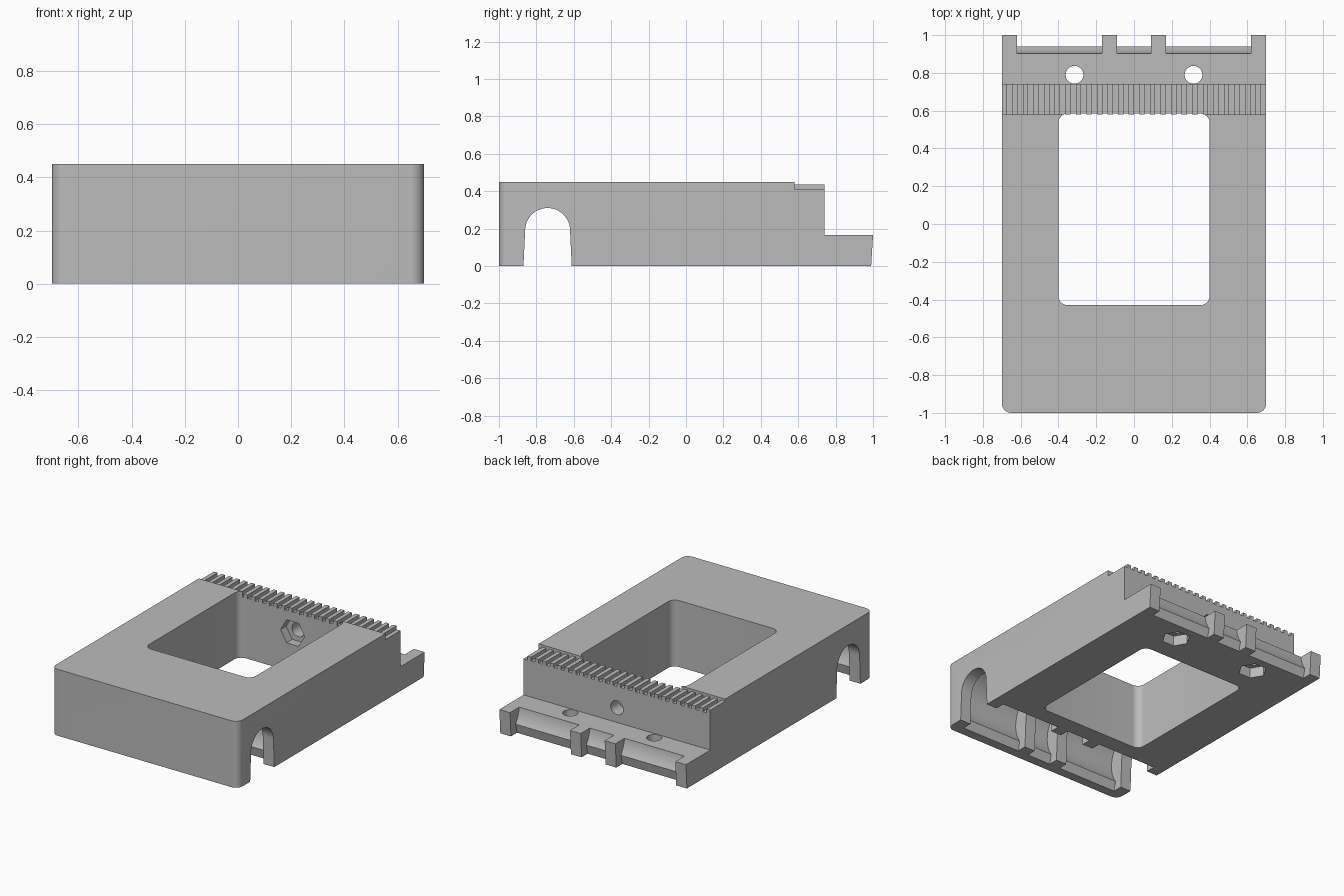
import bpy, bmesh
from math import sin, cos, pi, radians
from mathutils import Vector

cube = bpy.data.objects.get("Cube")
if cube:
    bpy.data.objects.remove(cube)

grey = bpy.data.materials.new("plain grey")
grey.use_nodes = True
colour = (0.5, 0.5, 0.5, 1)
grey.diffuse_color = colour
grey.node_tree.nodes["Principled BSDF"].inputs["Base Color"].default_value = colour

AXES = {"X": lambda a, b, t: (t, a, b),
        "Y": lambda a, b, t: (a, t, b),
        "Z": lambda a, b, t: (a, b, t)}


def prism(name, points, axis, spans):
    """Extrude one 2D outline along an axis, once for each span."""
    bm = bmesh.new()
    for start, end in spans:
        face = bm.faces.new([bm.verts.new(AXES[axis](a, b, start)) for a, b in points])
        new = bmesh.ops.extrude_face_region(bm, geom=[face])["geom"]
        shift = Vector(AXES[axis](0, 0, end - start))
        bmesh.ops.translate(bm, vec=shift, verts=[v for v in new if isinstance(v, bmesh.types.BMVert)])
    bmesh.ops.recalc_face_normals(bm, faces=bm.faces)
    mesh = bpy.data.meshes.new(name)
    bm.to_mesh(mesh)
    bm.free()
    mesh.materials.append(grey)
    ob = bpy.data.objects.new(name, mesh)
    bpy.context.collection.objects.link(ob)
    return ob


def arc(cx, cy, r, start, end, n):
    angles = [radians(start + (end - start) * i / n) for i in range(n + 1)]
    return [(cx + r * cos(t), cy + r * sin(t)) for t in angles]


def polygon(cx, cy, r, n, turn=0):
    return arc(cx, cy, r, turn, turn + 360, n)[:-1]


def rounded_box(x0, x1, y0, y1, r):
    return (arc(x1 - r, y1 - r, r, 0, 90, 8) + arc(x0 + r, y1 - r, r, 90, 180, 8)
            + arc(x0 + r, y0 + r, r, 180, 270, 8) + arc(x1 - r, y0 + r, r, 270, 360, 8))


def boolean(target, cutter, operation="DIFFERENCE"):
    mod = target.modifiers.new("cut", "BOOLEAN")
    mod.operation, mod.solver, mod.object = operation, "EXACT", cutter
    bpy.context.view_layer.objects.active = target
    bpy.ops.object.modifier_apply(modifier=mod.name)
    bpy.data.objects.remove(cutter)


W = 0.70
ROD_Z, FRONT_Y, REAR_Y = 0.19, -0.74, 1.12

# Carriage body from its side profile
body = prism("carriage_body", [(-1, 0), (0.99, 0), (1, 0.165), (0.74, 0.165), (0.74, 0.41),
                               (0.58, 0.41), (0.58, 0.45), (-1, 0.45)], "X", [(-W, W)])
# Rounded front corners
boolean(body, prism("corner_trim", rounded_box(-W, W, -1, 1.5, 0.05), "Z", [(-0.1, 0.6)]), "INTERSECT")

# Central window
boolean(body, prism("window_cut", rounded_box(-0.40, 0.40, -0.43, 0.585, 0.05), "Z", [(-0.1, 0.6)]))

# Arched rod tunnel across the front
arch = [(FRONT_Y + 0.13, -0.02)] + arc(FRONT_Y, ROD_Z, 0.12, 0, 180, 32) + [(FRONT_Y - 0.13, -0.02)]
boolean(body, prism("arch_cut", arch, "X", [(-1, 1)]))

# Bearing pockets with snap lips, front and rear
bays = [(-0.62, -0.17), (-0.09, 0.09), (0.17, 0.62)]
for y in (FRONT_Y, REAR_Y):
    pocket = [(y + 0.20, -0.02)] + arc(y, ROD_Z, 0.22, -35, 215, 48) + [(y - 0.20, -0.02)]
    boolean(body, prism("pocket_cut", pocket, "X", bays))

# Vertical screw holes with hexagonal nut traps underneath
for x in (-0.315, 0.315):
    boolean(body, prism("screw_cut", polygon(x, 0.79, 0.047, 32), "Z", [(-0.1, 0.3)]))
    boolean(body, prism("nut_cut", polygon(x, 0.79, 0.09, 6), "Z", [(-0.1, 0.07)]))

# Horizontal screw hole and nut trap in the rear wall
boolean(body, prism("screw_cut", polygon(0, 0.265, 0.047, 32), "Y", [(0.5, 0.8)]))
boolean(body, prism("nut_cut", polygon(0, 0.265, 0.09, 6), "Y", [(0.5, 0.645)]))

# Row of belt teeth on the rear ledge
PITCH, COUNT = 2 * W / 25, 25
spans = [(-W + i * PITCH, -W + i * PITCH + 0.028) for i in range(COUNT)]
teeth = prism("belt_teeth", [(0.58, 0.405), (0.74, 0.405), (0.74, 0.435), (0.58, 0.435)], "X", spans)

# Smooth the curved walls, keep the edges sharp
bpy.ops.object.select_all(action="DESELECT")
body.select_set(True)
bpy.context.view_layer.objects.active = body
bpy.ops.object.shade_smooth_by_angle(angle=radians(25))
